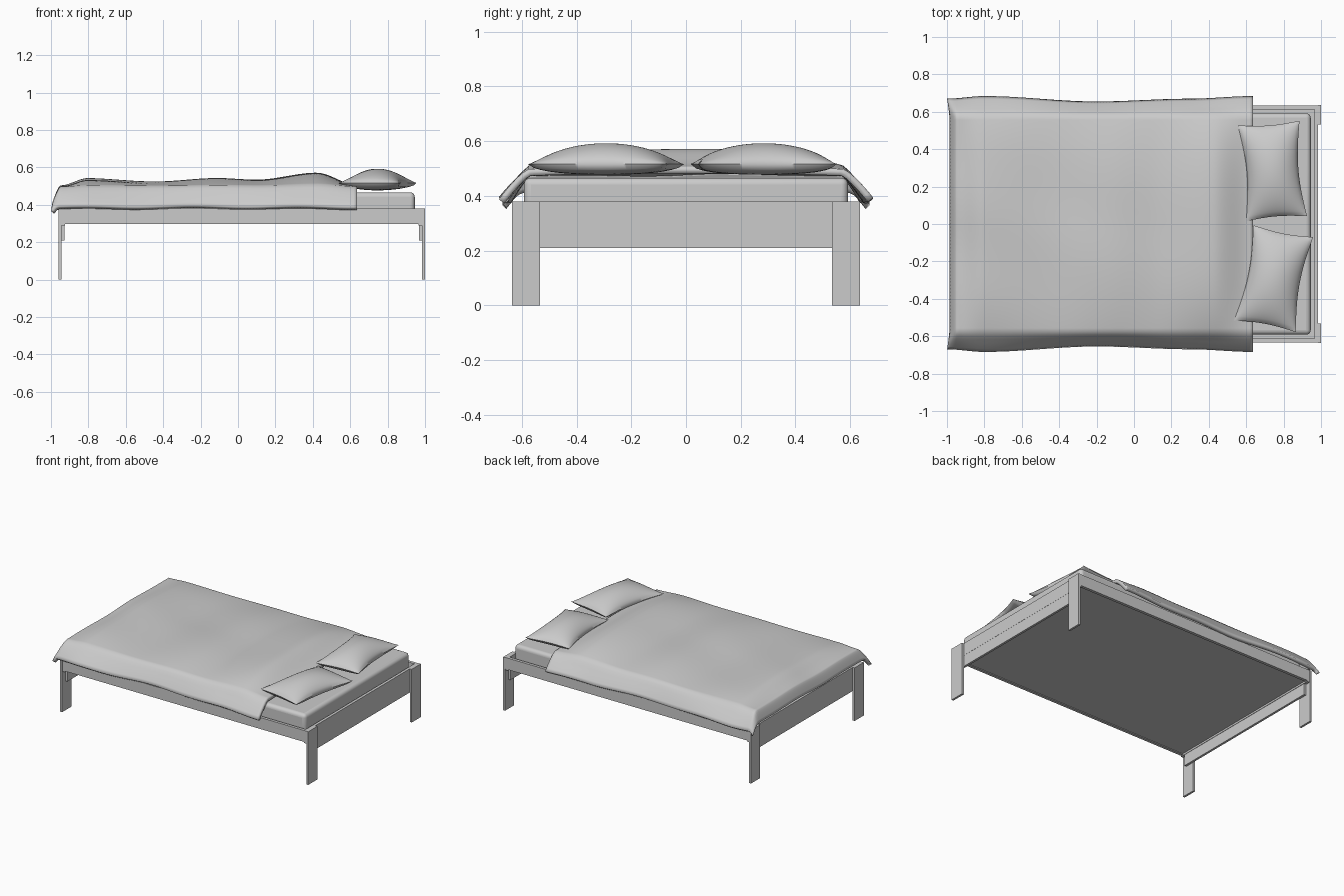
import bpy, bmesh, math

if "Cube" in bpy.data.objects:
    bpy.data.objects.remove(bpy.data.objects["Cube"])


def box(name, x, y, z, bevel=0.0):
    bpy.ops.mesh.primitive_cube_add(size=1, location=(sum(x) / 2, sum(y) / 2, sum(z) / 2))
    ob = bpy.context.object
    ob.name = name
    ob.scale = (x[1] - x[0], y[1] - y[0], z[1] - z[0])
    bpy.ops.object.transform_apply(location=False, rotation=False, scale=True)
    if bevel:
        m = ob.modifiers.new("bevel", 'BEVEL')
        m.width, m.segments = bevel, 5
        bpy.ops.object.shade_smooth_by_angle(angle=math.radians(40))
    return ob


def add_sheet(bm, fn, nu, nv, flip=False):
    g = [[bm.verts.new(fn(i / nu, j / nv)) for j in range(nv + 1)] for i in range(nu + 1)]
    for i in range(nu):
        for j in range(nv):
            q = [g[i][j], g[i + 1][j], g[i + 1][j + 1], g[i][j + 1]]
            bm.faces.new(q[::-1] if flip else q)


def finish(bm, name):
    me = bpy.data.meshes.new(name)
    bm.to_mesh(me)
    bm.free()
    ob = bpy.data.objects.new(name, me)
    bpy.context.collection.objects.link(ob)
    bpy.ops.object.select_all(action='DESELECT')
    ob.select_set(True)
    bpy.context.view_layer.objects.active = ob
    bpy.ops.object.shade_smooth_by_angle(angle=math.radians(50))
    return ob


def curve(pts, x):
    # smooth interpolation through (x, value) points
    if x <= pts[0][0]:
        return pts[0][1]
    for (x0, a), (x1, b) in zip(pts, pts[1:]):
        if x <= x1:
            t = (x - x0) / (x1 - x0)
            return a + (b - a) * t * t * (3 - 2 * t)
    return pts[-1][1]


def span(a, b):
    return (min(a, b), max(a, b))


# Frame: legs, end boards, side rails and base panel
CX = 0.02
for sx, end in ((-1, "foot"), (1, "head")):
    def ex(a, b):
        return span(CX + sx * a, CX + sx * b)
    for sy, side in ((-1, "front"), (1, "back")):
        box(f"{end}_{side}_leg", ex(0.965, 0.98), span(sy * 0.533, sy * 0.636), (0, 0.38))
    box(f"{end}_rail", ex(0.945, 0.965), (-0.633, 0.633), (0.29, 0.38))
    box(f"{end}_lower_board", ex(0.948, 0.964), (-0.6, 0.6), (0.21, 0.29))
for sy, side in ((-1, "front"), (1, "back")):
    box(f"{side}_rail", (CX - 0.965, CX + 0.965), span(sy * 0.613, sy * 0.634), (0.298, 0.38))
box("base_panel", (CX - 0.946, CX + 0.946), (-0.614, 0.614), (0.303, 0.325))

# Mattress
box("mattress", (-0.91, 0.945), (-0.592, 0.592), (0.325, 0.466), 0.025)

# Blanket: lumpy top, sloping hems on both sides and the foot
RIDGE = [(-1, .495), (-.95, .498), (-.8, .54), (-.43, .522), (-.1, .54), (.1, .532),
         (.42, .57), (.635, .505)]
HEM = [(-1, .67), (-.8, .684), (-.2, .655), (.3, .67), (.635, .684)]


def blanket(u, v):
    v = v * 2 - 1
    a, sgn = abs(v), math.copysign(1, v)
    f = max(0, (0.06 - u) / 0.06)
    x = -0.95 + 1.585 * (u - 0.06) / 0.94 if f == 0 else -0.95 - 0.037 * f
    s = max(0, (a - 0.84) / 0.16)
    y = 0.575 * min(a, 0.84) / 0.84 + (curve(HEM, x) - 0.575) * s ** 0.85
    x -= 0.012 * f * s
    bulk = (curve(RIDGE, x) - 0.495) * (1 - min(1, a / 0.9) ** 3)
    bulk += 0.006 * math.sin(5 * x + 3 * v) * math.sin(4 * v) * (1 - a) * (0.635 - x)
    hem_drop = 0.105 * s ** 1.15
    drop = math.hypot(hem_drop, 0.075 * f ** 1.4)
    ripple = 0.004 * math.sin(11 * x + 2 * sgn) * s
    return (x, sgn * y, 0.496 + bulk - drop + ripple)


bm = bmesh.new()
add_sheet(bm, blanket, 100, 75)
ob = finish(bm, "blanket")
m = ob.modifiers.new("thickness", 'SOLIDIFY')
m.thickness, m.offset = 0.025, -1


# Pillows: two puffed sheets between four corners, with pinched edges
def pillow(name, c):
    def point(u, v, sign):
        U = u + 0.16 * math.sin(math.pi * v) * (0.5 - u)
        V = v + 0.05 * math.sin(math.pi * u) * (0.5 - v)
        x, y = [(1 - U) * ((1 - V) * c[0][k] + V * c[3][k]) + U * ((1 - V) * c[1][k] + V * c[2][k])
                for k in (0, 1)]
        w = max(0, 16 * u * (1 - u) * v * (1 - v))
        z = 0.516 + 0.076 * w ** 0.65 if sign > 0 else 0.516 - 0.039 * w ** 0.3
        return (x, y, z)
    bm = bmesh.new()
    add_sheet(bm, lambda u, v: point(u, v, 1), 32, 40)
    add_sheet(bm, lambda u, v: point(u, v, -1), 32, 40, True)
    bmesh.ops.remove_doubles(bm, verts=bm.verts, dist=1e-5)
    finish(bm, name)


pillow("back_pillow", [(.60, .015), (.925, .042), (.885, .552), (.555, .527)])
pillow("front_pillow", [(.535, -.515), (.865, -.578), (.958, -.07), (.638, -.006)])
